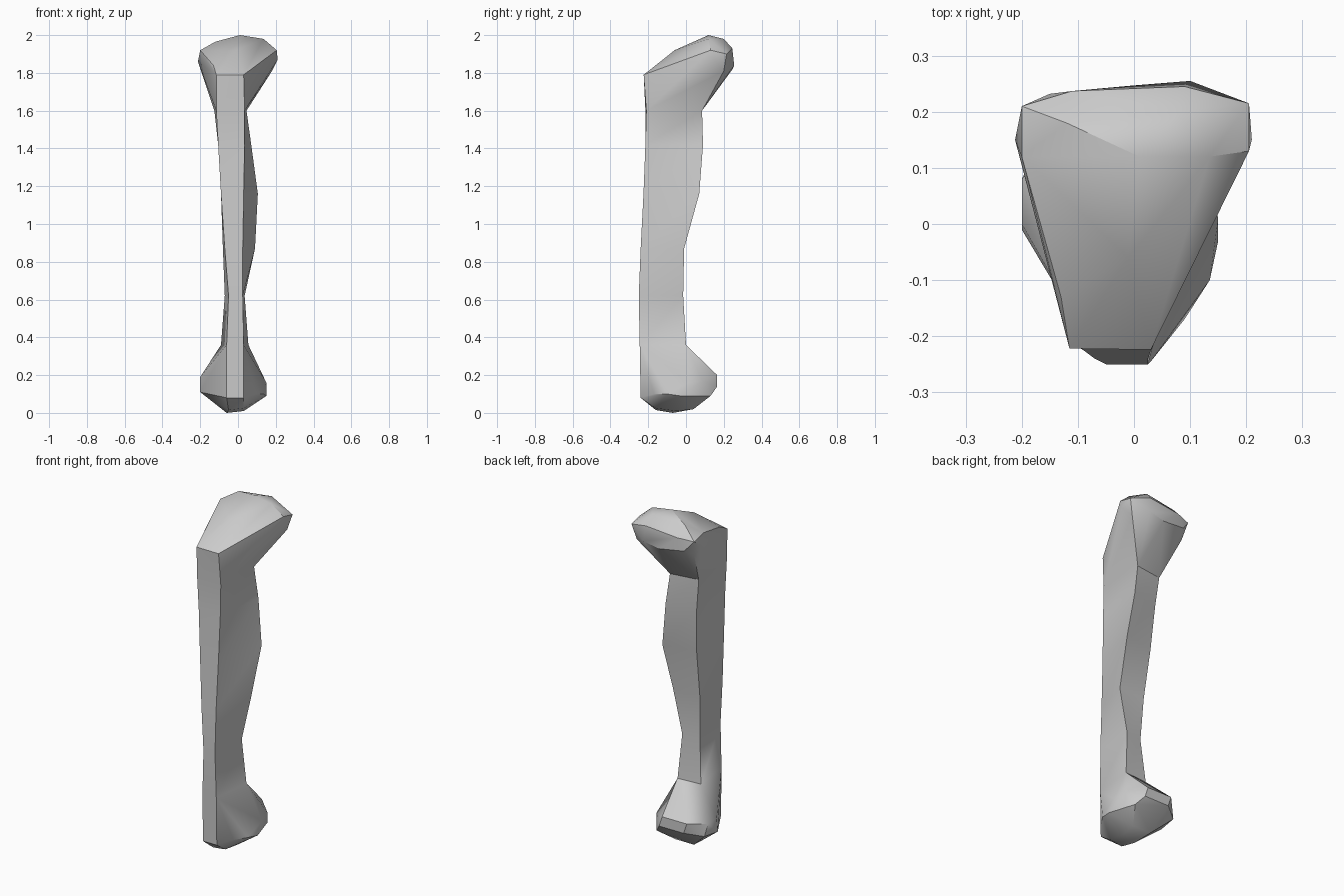
import bpy, bmesh

# Shaft rings: height, then front-left, front-right, back-right, back-left (x, y)
RINGS = [
    (0.36, (-0.06, -0.245), (0.03, -0.245), (0.055, 0.0), (-0.09, -0.01)),
    (0.62, (-0.05, -0.25), (0.025, -0.25), (0.035, -0.015), (-0.07, -0.03)),
    (0.87, (-0.07, -0.24), (0.025, -0.24), (0.09, -0.01), (-0.08, -0.015)),
    (1.16, (-0.09, -0.225), (0.03, -0.225), (0.105, 0.07), (-0.09, 0.03)),
    (1.42, (-0.105, -0.215), (0.035, -0.215), (0.07, 0.09), (-0.105, 0.05)),
    (1.60, (-0.115, -0.215), (0.035, -0.21), (0.045, 0.085), (-0.125, 0.06)),
]
# Upper knuckle: sloped front plate running up to a wide rounded roll at the back
HEAD = [
    (-0.115, -0.222, 1.79), (0.03, -0.224, 1.79), (-0.13, -0.13, 1.84), (-0.01, -0.06, 1.92),
    (-0.2, 0.12, 1.92), (0.01, 0.12, 2.0), (0.135, 0.12, 1.98), (-0.12, 0.18, 1.965),
    (0.08, 0.2, 1.98), (0.205, 0.13, 1.92), (-0.212, 0.15, 1.86), (0.21, 0.15, 1.87),
    (-0.2, 0.21, 1.9), (0.205, 0.215, 1.9), (-0.15, 0.232, 1.84), (-0.11, 0.237, 1.91),
    (0.1, 0.255, 1.84), (0.09, 0.245, 1.93), (0.0, 0.247, 1.82), (0.18, 0.2, 1.81),
    (-0.18, 0.18, 1.8),
]
# Lower knuckle
FOOT = [
    (-0.06, -0.07, 0.0), (0.03, -0.05, 0.01), (-0.05, -0.16, 0.015), (0.03, -0.16, 0.025),
    (-0.08, 0.04, 0.02), (0.04, 0.04, 0.02), (-0.06, -0.24, 0.08), (0.03, -0.24, 0.08),
    (-0.13, -0.12, 0.12), (-0.2, -0.01, 0.11), (-0.2, 0.0, 0.19), (-0.2, 0.08, 0.19),
    (-0.19, 0.1, 0.12), (0.15, -0.03, 0.09), (0.135, -0.1, 0.1), (0.15, 0.01, 0.16),
    (0.13, 0.09, 0.17), (0.1, 0.13, 0.09), (0.09, -0.17, 0.1), (-0.12, 0.165, 0.2),
    (0.04, 0.165, 0.2), (-0.1, 0.165, 0.14), (0.06, 0.165, 0.14),
]

bm = bmesh.new()


def ring_points(ring):
    return [(x, y, ring[0]) for x, y in ring[1:]]


def knuckle(points, ring):
    """Hull of a knuckle down to its shaft ring, left open where it meets the shaft."""
    verts = [bm.verts.new(p) for p in points + ring_points(ring)]
    bmesh.ops.convex_hull(bm, input=verts)
    caps = [f for f in bm.faces if all(abs(v.co.z - ring[0]) < 1e-5 for v in f.verts)]
    bmesh.ops.delete(bm, geom=caps, context='FACES')
    bmesh.ops.delete(bm, geom=[v for v in bm.verts if not v.link_faces], context='VERTS')


knuckle(HEAD, RINGS[-1])
knuckle(FOOT, RINGS[0])

# Four-sided shaft
rows = [[bm.verts.new(p) for p in ring_points(r)] for r in RINGS]
for a, b in zip(rows, rows[1:]):
    for i in range(4):
        j = (i + 1) % 4
        bm.faces.new((a[i], a[j], b[j]))
        bm.faces.new((a[i], b[j], b[i]))

# Weld knuckles to the shaft
bmesh.ops.remove_doubles(bm, verts=bm.verts[:], dist=0.001)
bmesh.ops.recalc_face_normals(bm, faces=bm.faces[:])
mesh = bpy.data.meshes.new("bone")
bm.to_mesh(mesh)
bm.free()
bone = bpy.data.objects.new("bone", mesh)
bpy.context.collection.objects.link(bone)
bpy.context.view_layer.objects.active = bone
bone.select_set(True)
bpy.ops.object.shade_smooth_by_angle(angle=0.6)
